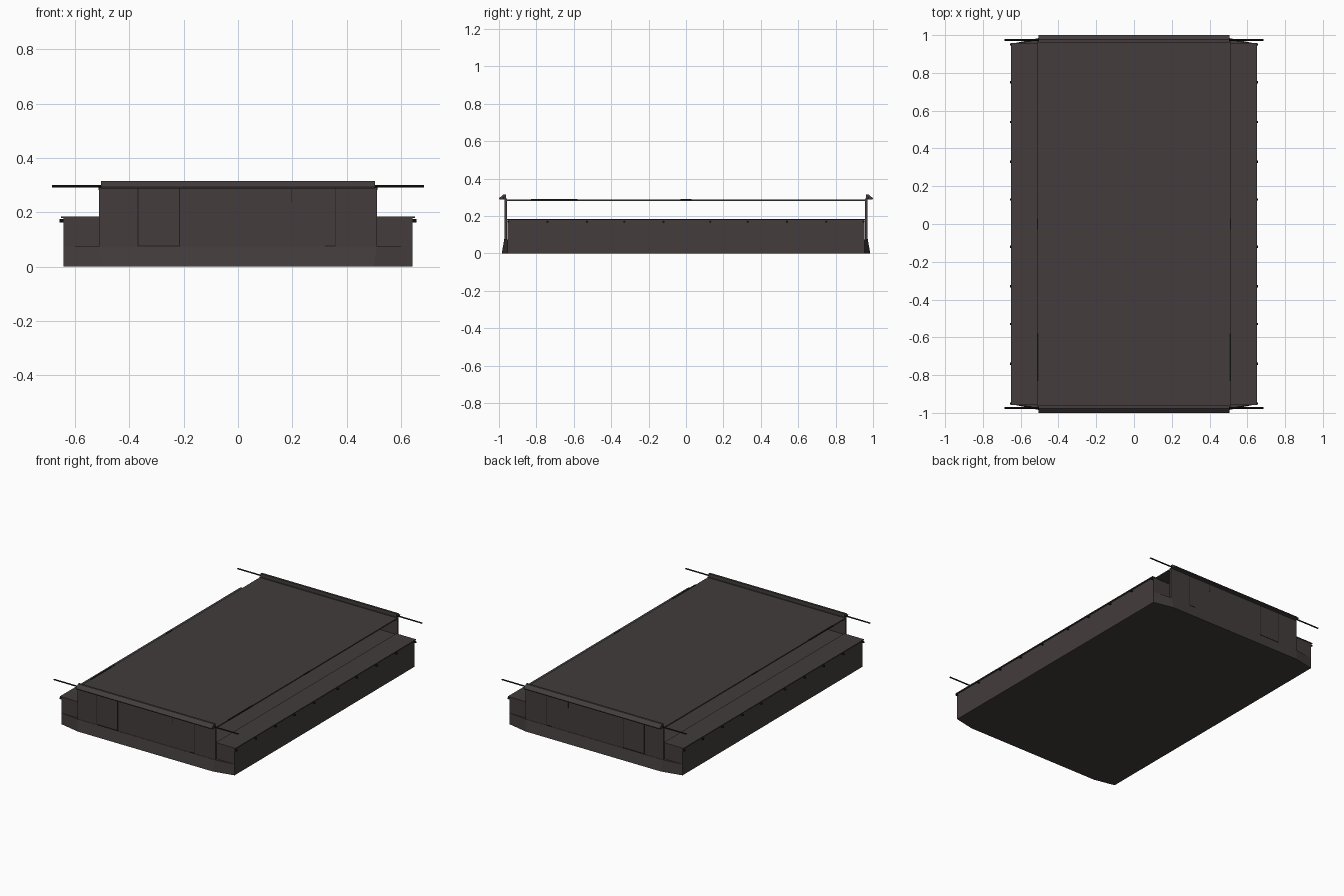
import bpy, bmesh, math
from mathutils import Matrix

if "Cube" in bpy.data.objects:
    bpy.data.objects.remove(bpy.data.objects["Cube"])


def material(name, rgb):
    m = bpy.data.materials.new(name)
    m.diffuse_color = (*rgb, 1)
    m.use_nodes = True
    m.node_tree.nodes["Principled BSDF"].inputs["Base Color"].default_value = m.diffuse_color
    return m


BODY = material("warm_charcoal", (0.056, 0.046, 0.045))
DARK = material("near_black", (0.014, 0.013, 0.013))


def finish(name, bm, mat):
    bmesh.ops.recalc_face_normals(bm, faces=bm.faces)
    me = bpy.data.meshes.new(name)
    bm.to_mesh(me)
    bm.free()
    me.materials.append(mat)
    ob = bpy.data.objects.new(name, me)
    bpy.context.collection.objects.link(ob)
    return ob


def box(name, x, y, z, mat=BODY):
    bm = bmesh.new()
    bmesh.ops.create_cube(bm, size=1)
    for v in bm.verts:
        for i, (a, b) in enumerate((x, y, z)):
            v.co[i] = a if v.co[i] < 0 else b
    return finish(name, bm, mat)


def loft(name, lower, upper, mat=BODY):
    """Solid between two matching outlines."""
    bm = bmesh.new()
    a = [bm.verts.new(p) for p in lower]
    b = [bm.verts.new(p) for p in upper]
    n = len(a)
    bm.faces.new(a)
    bm.faces.new(b)
    for i in range(n):
        bm.faces.new((a[i], a[(i + 1) % n], b[(i + 1) % n], b[i]))
    return finish(name, bm, mat)


def outline(xi, xo, yi, yo, z):
    """Eight-sided plan with ends tapering toward the corners."""
    q = [(xo, yi), (xi, yo), (-xi, yo), (-xo, yi)]
    return [(x, y, z) for x, y in q] + [(-x, -y, z) for x, y in q]


def span(a, b, s):
    return tuple(sorted((a * s, b * s)))


# Base skirt with tapered ends, and the body on top of it
loft("base_skirt", outline(0.5, 0.643, 0.955, 0.985, 0),
     outline(0.51, 0.643, 0.955, 0.972, 0.075))
box("lower_body", (-0.643, 0.643), (-0.955, 0.955), (0.07, 0.18))

# Thin raised deck
box("raised_deck", (-0.51, 0.51), (-0.968, 0.968), (0.281, 0.289))

# Side shelves with an overhanging lip, rivets and dark trim
for s, side in ((-1, "left"), (1, "right")):
    box(f"{side}_shelf", span(0.505, 0.652, s), (-0.958, 0.958), (0.179, 0.185))
    box(f"{side}_deck_trim", span(0.505, 0.513, s), (-0.83, -0.58), (0.283, 0.291), DARK)
    box(f"{side}_deck_seam", span(0.507, 0.513, s), (-0.03, 0.03), (0.283, 0.291), DARK)
    bm = bmesh.new()
    for y in (-0.95, -0.74, -0.53, -0.33, -0.12, 0.13, 0.33, 0.54, 0.75, 0.95):
        t = Matrix.Translation((s * 0.65, y, 0.169)) @ Matrix.Rotation(math.pi / 2, 4, 'Y')
        bmesh.ops.create_cone(bm, cap_ends=True, segments=8, radius1=0.006,
                              radius2=0.006, depth=0.014, matrix=t)
    finish(f"{side}_rivets", bm, DARK)

# End walls, sloped copings, long rods and panel seams
for s, end in ((-1, "front"), (1, "back")):
    box(f"{end}_wall", (-0.512, 0.512), span(0.958, 0.97, s), (0.07, 0.292))
    prof = [(0.962, 0.288), (0.962, 0.315), (0.976, 0.315), (1.0, 0.294), (0.998, 0.288)]
    loft(f"{end}_coping", [(-0.505, s * y, z) for y, z in prof],
         [(0.505, s * y, z) for y, z in prof])
    bm = bmesh.new()
    t = Matrix.Translation((0, s * 0.974, 0.296)) @ Matrix.Rotation(math.pi / 2, 4, 'Y')
    bmesh.ops.create_cone(bm, cap_ends=True, segments=8, radius1=0.0045,
                          radius2=0.0045, depth=1.37, matrix=t)
    finish(f"{end}_rod", bm, DARK)
    for i, (x, z0) in enumerate(((-0.368, 0.075), (-0.215, 0.075), (0.358, 0.075), (0.196, 0.235))):
        box(f"{end}_seam_{i}", (x - 0.0015, x + 0.0015), span(0.969, 0.971, s), (z0, 0.288), DARK)
    for i, (x0, x1) in enumerate(((-0.368, -0.215), (0.32, 0.358))):
        box(f"{end}_sill_{i}", (x0, x1), span(0.969, 0.974, s), (0.075, 0.078), DARK)
